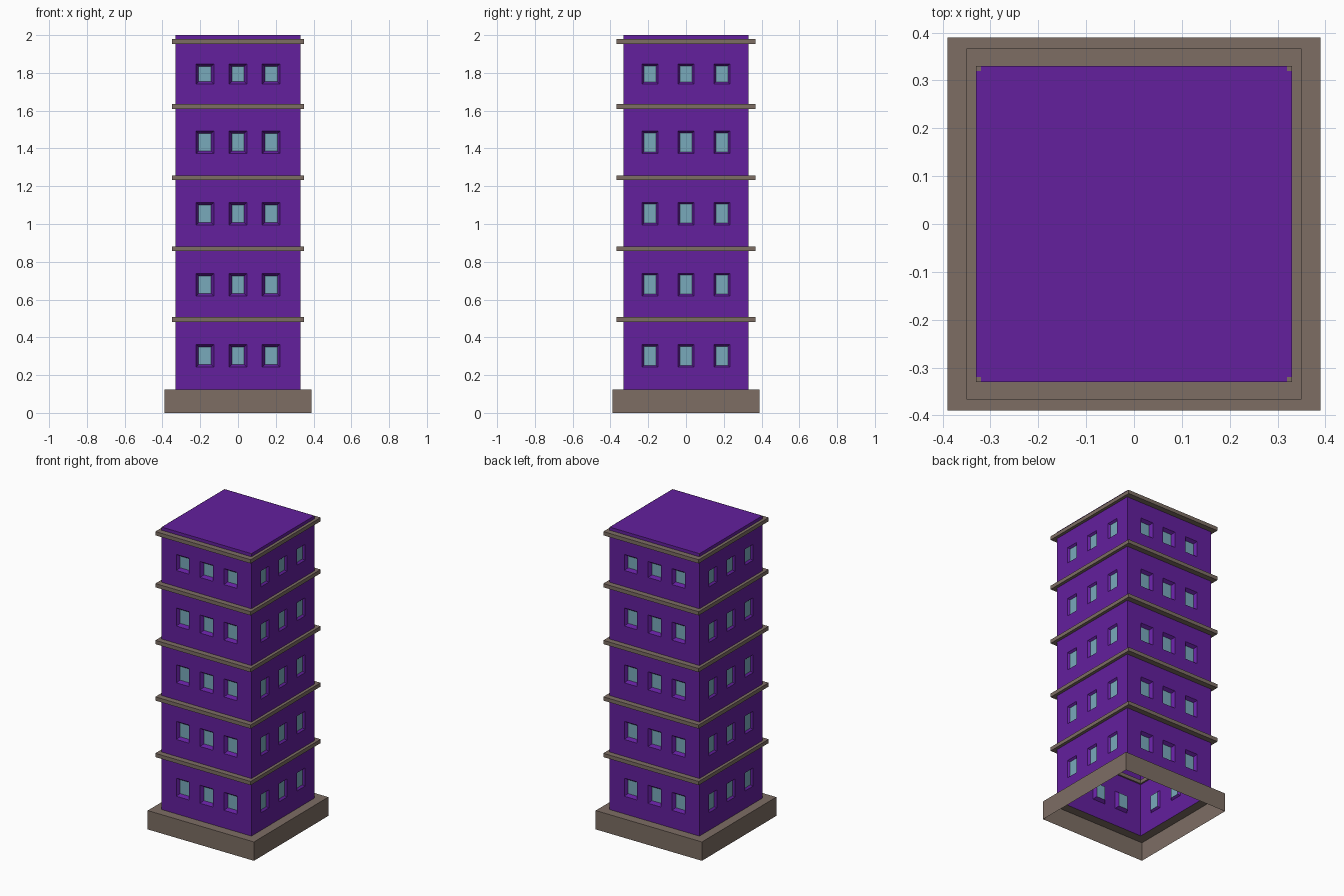
import bpy, bmesh, math
from mathutils import Vector

if "Cube" in bpy.data.objects:
    bpy.data.objects.remove(bpy.data.objects["Cube"])


def material(name, rgb):
    m = bpy.data.materials.new(name)
    m.diffuse_color = (*rgb, 1)
    m.use_nodes = True
    m.node_tree.nodes["Principled BSDF"].inputs["Base Color"].default_value = m.diffuse_color
    return m


PURPLE = material("purple wall", (0.125, 0.014, 0.34))
STONE = material("brown stone", (0.205, 0.155, 0.127))
GLASS = material("pale blue glass", (0.19, 0.40, 0.50))

R = 0.33            # half width of the tower
BASE_TOP = 0.125
TOP = 2.0


def finish(name, bm, mats):
    bmesh.ops.remove_doubles(bm, verts=bm.verts, dist=1e-5)
    me = bpy.data.meshes.new(name)
    bm.to_mesh(me)
    bm.free()
    for m in mats:
        me.materials.append(m)
    ob = bpy.data.objects.new(name, me)
    bpy.context.collection.objects.link(ob)
    return ob


def quad(bm, pts, mat=0):
    f = bm.faces.new([bm.verts.new(p) for p in pts])
    f.material_index = mat


def rect_loop(hx, hy, z):
    return [Vector((sx * hx, sy * hy, z)) for sx, sy in ((-1, -1), (1, -1), (1, 1), (-1, 1))]


def swept_rect(name, profile, closed):
    """Skin a series of rectangles (half x, half y, z), as for a frame or skirt."""
    bm = bmesh.new()
    loops = [rect_loop(*p) for p in profile]
    pairs = list(zip(loops, loops[1:] + loops[:1])) if closed else list(zip(loops, loops[1:]))
    for a, b in pairs:
        for i in range(4):
            j = (i + 1) % 4
            quad(bm, (a[i], a[j], b[j], b[i]))
    return finish(name, bm, [STONE])


# Plinth: an open skirt with a flat rim around the tower
swept_rect("plinth", [(0.39, 0.39, 0), (0.39, 0.39, BASE_TOP), (R, R, BASE_TOP)], False)

# Ledges between floors
for n, z in enumerate((0.482, 0.857, 1.232, 1.609, 1.954)):
    h = z + 0.025
    swept_rect(f"ledge_{n + 1}", [(0.35, 0.367, z), (0.35, 0.367, h),
                                  (0.32, 0.32, h), (0.32, 0.32, z)], True)

# Window heights: (centre, half height); the top floor is a little shorter
FLOORS = [(0.302, 0.06), (0.679, 0.06), (1.055, 0.06), (1.432, 0.06), (1.794, 0.053)]


def wall(bm, angle, spacing, half_w, margin, depth):
    """One wall with three recessed windows on each floor."""
    n = Vector((math.cos(angle), math.sin(angle), 0))
    t = Vector((-n.y, n.x, 0))

    def p(u, z, d=0.0):
        return t * u + n * (R - d) + Vector((0, 0, z))

    us = [-R] + [c + s for c in (-spacing, 0, spacing) for s in (-half_w, half_w)] + [R]
    zs = [BASE_TOP] + [c + s for c, h in FLOORS for s in (-h, h)] + [TOP]
    for i in range(len(us) - 1):
        for k in range(len(zs) - 1):
            u0, u1, z0, z1 = us[i], us[i + 1], zs[k], zs[k + 1]
            outer = [p(u0, z0), p(u1, z0), p(u1, z1), p(u0, z1)]
            if i % 2 == 0 or k % 2 == 0:
                quad(bm, outer)
                continue
            # window cell: sloping reveal and glass
            m = margin
            inner = [p(u0 + m, z0 + m, depth), p(u1 - m, z0 + m, depth),
                     p(u1 - m, z1 - m, depth), p(u0 + m, z1 - m, depth)]
            for a in range(4):
                b = (a + 1) % 4
                quad(bm, (outer[a], outer[b], inner[b], inner[a]))
            quad(bm, inner, 1)


# Tower walls and flat roof
bm = bmesh.new()
for side in range(4):
    if side % 2:   # front and back
        wall(bm, side * math.pi / 2, 0.175, 0.047, 0.014, 0.02)
    else:          # left and right
        wall(bm, side * math.pi / 2, 0.19, 0.042, 0.010, 0.012)
quad(bm, rect_loop(R, R, TOP - 0.001))
finish("tower", bm, [PURPLE, GLASS])

# Tiny stone corners on the roof
bm = bmesh.new()
c, h = R - 0.005, 0.005
for sx in (-c, c):
    for sy in (-c, c):
        quad(bm, [v + Vector((sx, sy, 0)) for v in rect_loop(h, h, TOP)])
finish("roof_corners", bm, [STONE])
